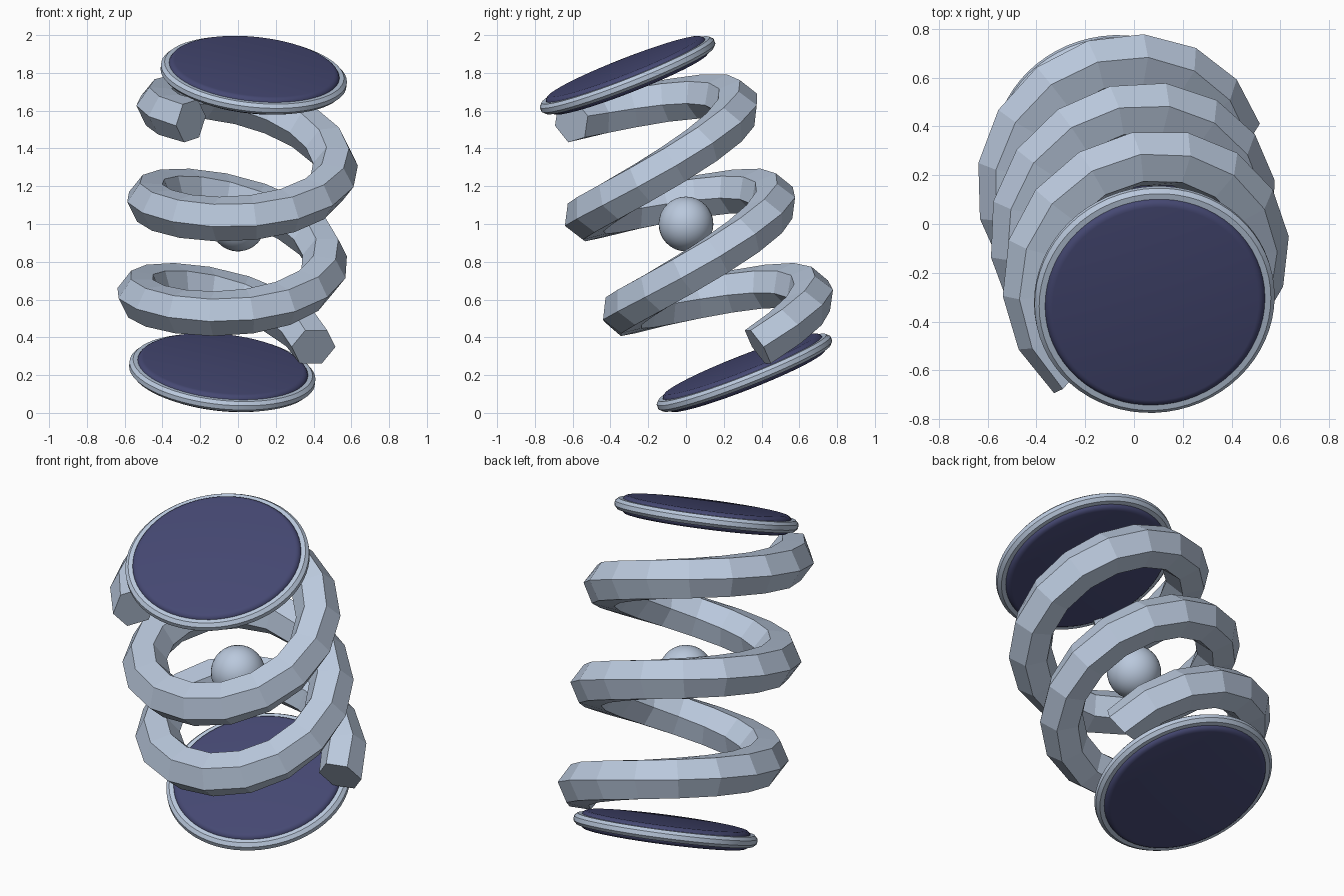
import bpy, bmesh, math
from mathutils import Matrix, Vector

cube = bpy.data.objects.get("Cube")
if cube:
    bpy.data.objects.remove(cube, do_unlink=True)


def material(name, rgb):
    mat = bpy.data.materials.new(name)
    mat.use_nodes = True
    mat.diffuse_color = (*rgb, 1)
    mat.node_tree.nodes["Principled BSDF"].inputs["Base Color"].default_value = (*rgb, 1)
    return mat


steel = material("pale steel", (0.49, 0.58, 0.72))
navy = material("navy pad", (0.06, 0.065, 0.17))

# Tilted frame shared by every part: local z runs along the spring axis
axis = Vector((0.098, -0.364, 0.926)).normalized()
side = (Vector((1, 0, 0)) - axis * axis.x).normalized()
frame = Matrix((side, axis.cross(side), axis)).transposed().to_4x4()
frame.translation = (0, 0, 1)


def add_part(name, bm, mat, smooth=None):
    bmesh.ops.recalc_face_normals(bm, faces=bm.faces[:])
    mesh = bpy.data.meshes.new(name)
    bm.to_mesh(mesh)
    bm.free()
    mesh.materials.append(mat)
    obj = bpy.data.objects.new(name, mesh)
    bpy.context.collection.objects.link(obj)
    obj.matrix_world = frame
    if smooth:
        bpy.ops.object.select_all(action='DESELECT')
        bpy.context.view_layer.objects.active = obj
        obj.select_set(True)
        bpy.ops.object.shade_smooth_by_angle(angle=math.radians(smooth))


def bridge(bm, a, b):
    for i in range(len(a)):
        j = (i + 1) % len(a)
        bm.faces.new((a[i], a[j], b[j], b[i]))


def lathe(name, profile, z, mat, closed, smooth, steps=64):
    """Turn an (r, z) profile about the axis; closed loops make rings."""
    bm = bmesh.new()
    rings = [[bm.verts.new((r * math.cos(math.tau * k / steps),
                            r * math.sin(math.tau * k / steps), z + h))
              for k in range(steps)] for r, h in profile]
    for a, b in zip(rings, rings[1:]):
        bridge(bm, a, b)
    if closed:
        bridge(bm, rings[-1], rings[0])
    else:
        bm.faces.new(rings[0])
        bm.faces.new(rings[-1])
    add_part(name, bm, mat, smooth)


# Spring: hexagonal tube swept along a helix
RADIUS, TUBE, SIDES, STEPS = 0.485, 0.12, 6, 42
START, TURN, HALF = math.radians(13.8), math.radians(935), 0.702
bm = bmesh.new()
rings = []
for i in range(STEPS + 1):
    t = i / STEPS
    a = START + TURN * t
    out = Vector((math.cos(a), math.sin(a), 0))
    tangent = Vector((-out.y * RADIUS * TURN, out.x * RADIUS * TURN, 2 * HALF)).normalized()
    up = out.cross(tangent)
    centre = out * RADIUS + Vector((0, 0, HALF * (2 * t - 1)))
    rings.append([bm.verts.new(centre + TUBE * (out * math.cos(p) + up * math.sin(p)))
                  for p in (math.tau * k / SIDES for k in range(SIDES))])
for a, b in zip(rings, rings[1:]):
    bridge(bm, a, b)
bm.faces.new(rings[0])
bm.faces.new(rings[-1])
add_part("coil_spring", bm, steel)

# End plates: navy pad with rounded edges inside a steel rim
half, r, bev = 0.05, 0.455, 0.03
arc = [(r - bev + bev * math.cos(q), half - bev + bev * math.sin(q))
       for q in (math.pi / 2 * k / 4 for k in range(5))]
pad = [(x, -h) for x, h in reversed(arc)] + arc
rim = [(0.465 + 0.032 * math.cos(q), 0.032 * math.sin(q))
       for q in (math.tau * (k + 0.5) / 8 for k in range(8))]
for label, z in (("lower", -0.85), ("upper", 0.85)):
    lathe(label + "_pad", pad, z, navy, False, 40)
    lathe(label + "_rim", rim, z, steel, True, 30)

# Ball at the middle of the spring
bm = bmesh.new()
bmesh.ops.create_uvsphere(bm, u_segments=32, v_segments=16, radius=0.145)
add_part("centre_ball", bm, steel, 60)
